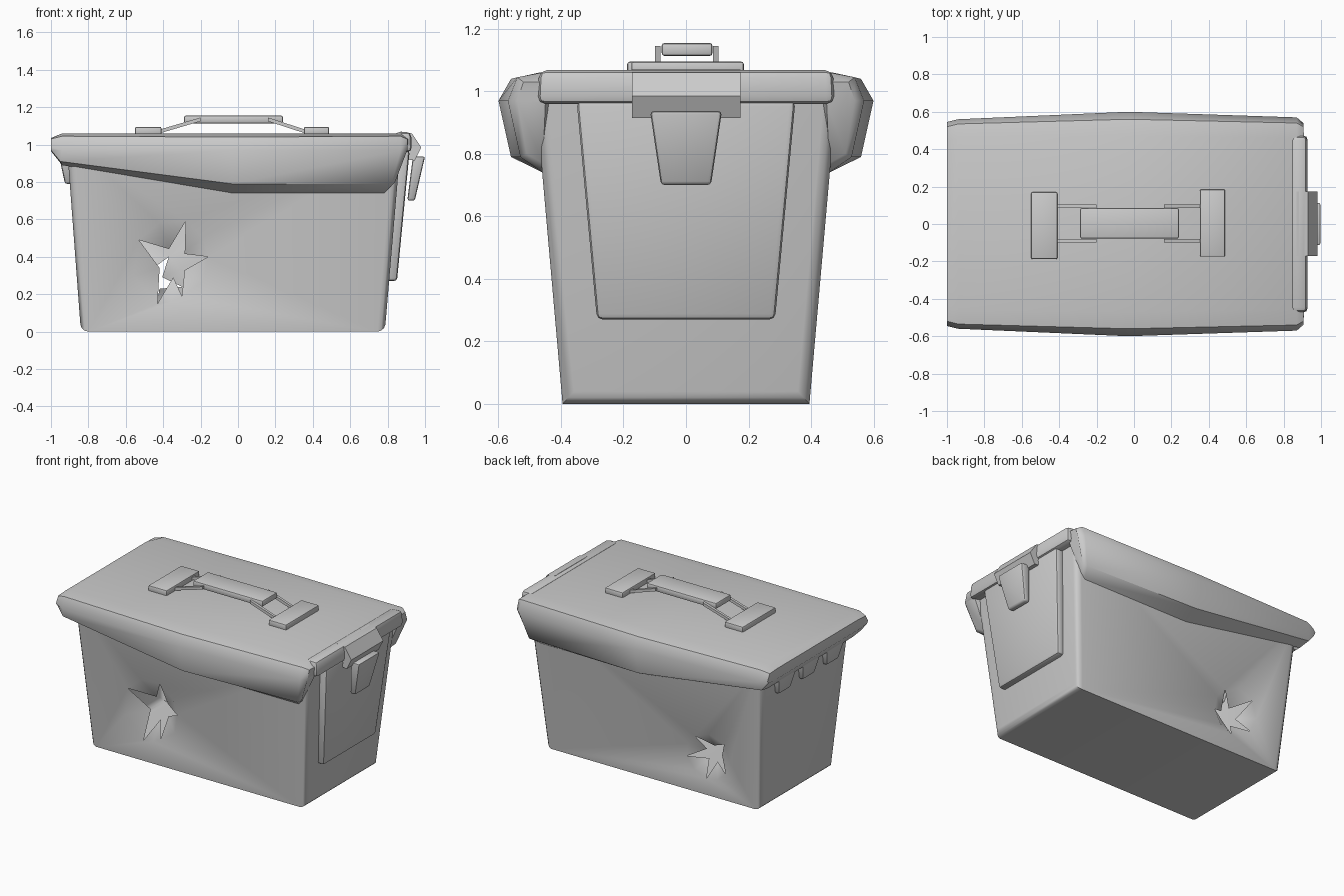
import bpy, bmesh
from math import atan2, cos, sin, pi
from mathutils import Vector

if "Cube" in bpy.data.objects:
    bpy.data.objects.remove(bpy.data.objects["Cube"])


def finish(bm, name, angle=40):
    bmesh.ops.recalc_face_normals(bm, faces=bm.faces)
    me = bpy.data.meshes.new(name)
    bm.to_mesh(me)
    bm.free()
    ob = bpy.data.objects.new(name, me)
    bpy.context.collection.objects.link(ob)
    bpy.ops.object.select_all(action='DESELECT')
    ob.select_set(True)
    bpy.context.view_layer.objects.active = ob
    bpy.ops.object.shade_smooth_by_angle(angle=angle * pi / 180)
    return ob


def taper(low, high):
    """Box whose lower and upper rectangles are (x0, x1, y0, y1, z)."""
    bm = bmesh.new()
    bmesh.ops.create_cube(bm, size=2)
    for v in bm.verts:
        r = high if v.co.z > 0 else low
        v.co = (r[1] if v.co.x > 0 else r[0], r[3] if v.co.y > 0 else r[2], r[4])
    return bm


def bevel(bm, width, edges=None, segments=2):
    bmesh.ops.bevel(bm, geom=list(edges or bm.edges), offset=width, segments=segments,
                    profile=0.5, affect='EDGES', clamp_overlap=True)


def block(name, low, high, width=0.012):
    bm = taper(low, high)
    bevel(bm, width)
    return finish(bm, name)


def punch(bm, side, tips, depth):
    """Replace a long wall by one with a torn star hole bent inward."""
    wall = max((f for f in bm.faces if f.normal.y * side > 0.9), key=lambda f: f.calc_area())
    n, p = wall.normal.copy(), wall.calc_center_median()
    border = list(wall.edges)
    bmesh.ops.delete(bm, geom=[wall], context='FACES_ONLY')

    def on_wall(x, z, push=0):
        y = p.y - (n.x * (x - p.x) + n.z * (z - p.z)) / n.y
        return bm.verts.new((x, y - side * push, z))

    cx = sum(t[0] for t in tips) / len(tips)
    cz = sum(t[1] for t in tips) / len(tips)
    tips = sorted(tips, key=lambda t: atan2(t[1] - cz, t[0] - cx))
    angles = [atan2(z - cz, x - cx) for x, z in tips]
    radii = [Vector((x - cx, z - cz)).length for x, z in tips]
    ring, inner = [], []
    for i, (x, z) in enumerate(tips):
        j = (i + 1) % len(tips)
        a = angles[i] + ((angles[j] - angles[i]) % (2 * pi)) / 2
        r = (radii[i] + radii[j]) / 2
        ring += [on_wall(x, z), on_wall(cx + cos(a) * r, cz + sin(a) * r)]
        inner.append(on_wall(cx + cos(a) * r * 0.36, cz + sin(a) * r * 0.36, depth))
    for i, v in enumerate(inner):
        t0, m, t1 = ring[2 * i], ring[2 * i + 1], ring[(2 * i + 2) % len(ring)]
        bm.faces.new((t0, m, v))
        bm.faces.new((m, t1, v))
    loop = [bm.edges.get((ring[i - 1], ring[i])) for i in range(len(ring))]
    bmesh.ops.triangle_fill(bm, edges=border + loop, use_beauty=True, normal=n)


# Tapered body shell: rounded corners and ends, open at the top under the lid
bm = taper((-0.84, 0.785, -0.395, 0.395, 0), (-0.915, 0.87, -0.483, 0.483, 1.0))
bmesh.ops.delete(bm, geom=[f for f in bm.faces if f.calc_center_median().z > 0.9], context='FACES_ONLY')
rounded = []
for e in bm.edges:
    d = e.verts[1].co - e.verts[0].co
    low_end = abs(d.y) > 0.5 and e.verts[0].co.z < 0.1
    if abs(d.z) > 0.5 or low_end:
        rounded.append(e)
bevel(bm, 0.04, rounded, 3)
bm.normal_update()
bmesh.ops.recalc_face_normals(bm, faces=bm.faces)
punch(bm, -1, [(-0.28, 0.59), (-0.16, 0.40), (-0.30, 0.19), (-0.43, 0.15), (-0.53, 0.49)], 0.08)
bm.normal_update()
punch(bm, 1, [(-0.59, 0.40), (-0.37, 0.40), (-0.30, 0.24), (-0.44, 0.12), (-0.59, 0.19)], 0.07)
finish(bm, "body")

# Lid: half sections (x, y, z) from left to right, from the top edge round to the inside
sections = [
    [(-1.0, .44, 1.035), (-1.0, .52, 1.03), (-1.0, .545, .985), (-1.0, .53, .97), (-1.0, .44, .965), (-1.0, .43, .965)],
    [(-.94, .46, 1.06), (-.94, .535, 1.045), (-.94, .56, .97), (-.95, .54, .91), (-.94, .465, .89), (-.94, .43, .89)],
    [(-.03, .47, 1.06), (-.03, .56, 1.04), (-.03, .60, .97), (-.03, .56, .79), (-.03, .458, .74), (-.03, .44, .96)],
    [(.87, .46, 1.06), (.87, .54, 1.045), (.87, .57, .97), (.82, .53, .79), (.78, .458, .74), (.87, .44, .96)],
    [(.91, .46, 1.03), (.905, .52, 1.03), (.905, .54, .97), (.84, .51, .80), (.81, .458, .77), (.90, .45, .965)],
]
bm = bmesh.new()
rings = []
for half in sections:
    full = half + [(x, -y, z) for x, y, z in reversed(half)]
    rings.append([bm.verts.new(c) for c in full])
for a, b in zip(rings, rings[1:]):
    for i in range(len(a)):
        bm.faces.new((a[i - 1], a[i], b[i], b[i - 1]))
bm.faces.new(rings[0])
bm.faces.new(rings[-1])
finish(bm, "lid", 45)

# Rounded rim on the latch end of the lid
block("lid_rim", (0.84, 0.93, -0.475, 0.475, 0.96), (0.84, 0.925, -0.47, 0.47, 1.068), 0.025)

# Raised end panel and hanging latch
block("end_panel", (0.79, 0.85, -0.285, 0.285, 0.27), (0.85, 0.918, -0.35, 0.35, 0.97), 0.018)
block("latch_tab", (0.905, 0.945, -0.08, 0.08, 0.70), (0.935, 1.0, -0.115, 0.115, 0.937), 0.012)

# Bent bracket that holds the latch
bm = bmesh.new()
profile = [(0.87, 1.07), (0.93, 1.06), (0.98, 0.985), (0.945, 0.915), (0.91, 0.92), (0.87, 1.0)]
face = bm.faces.new([bm.verts.new((x, -0.172, z)) for x, z in profile])
out = bmesh.ops.extrude_face_region(bm, geom=[face])
bmesh.ops.translate(bm, verts=[g for g in out["geom"] if isinstance(g, bmesh.types.BMVert)], vec=(0, 0.347, 0))
finish(bm, "latch_bracket", 30)

# Three hinge tabs under the left end of the lid
for i, y in enumerate((-0.27, -0.01, 0.25)):
    block(f"hinge_tab_{i + 1}", (-0.925, -0.88, y - 0.065, y + 0.065, 0.79),
          (-0.955, -0.90, y - 0.10, y + 0.10, 0.93))

# Carrying handle: two feet, grip and four slanted rods
block("handle_foot_left", (-0.55, -0.41, -0.188, 0.17, 1.05), (-0.55, -0.41, -0.188, 0.17, 1.095), 0.008)
block("handle_foot_right", (0.352, 0.487, -0.175, 0.185, 1.05), (0.352, 0.487, -0.175, 0.185, 1.095), 0.008)
block("handle_grip", (-0.288, 0.24, -0.078, 0.085, 1.113), (-0.288, 0.24, -0.078, 0.085, 1.155), 0.01)
for side, foot, grip in (("left", -0.42, -0.20), ("right", 0.36, 0.16)):
    for y in (-0.09, 0.095):
        bm = taper((0, 1, y - 0.009, y + 0.009, 0), (0, 1, y - 0.009, y + 0.009, 0.02))
        for v in bm.verts:
            t = v.co.x
            v.co.x = foot + (grip - foot) * t
            v.co.z += 1.06 + 0.065 * t
        finish(bm, f"handle_rod_{side}_{'front' if y < 0 else 'back'}", 30)
